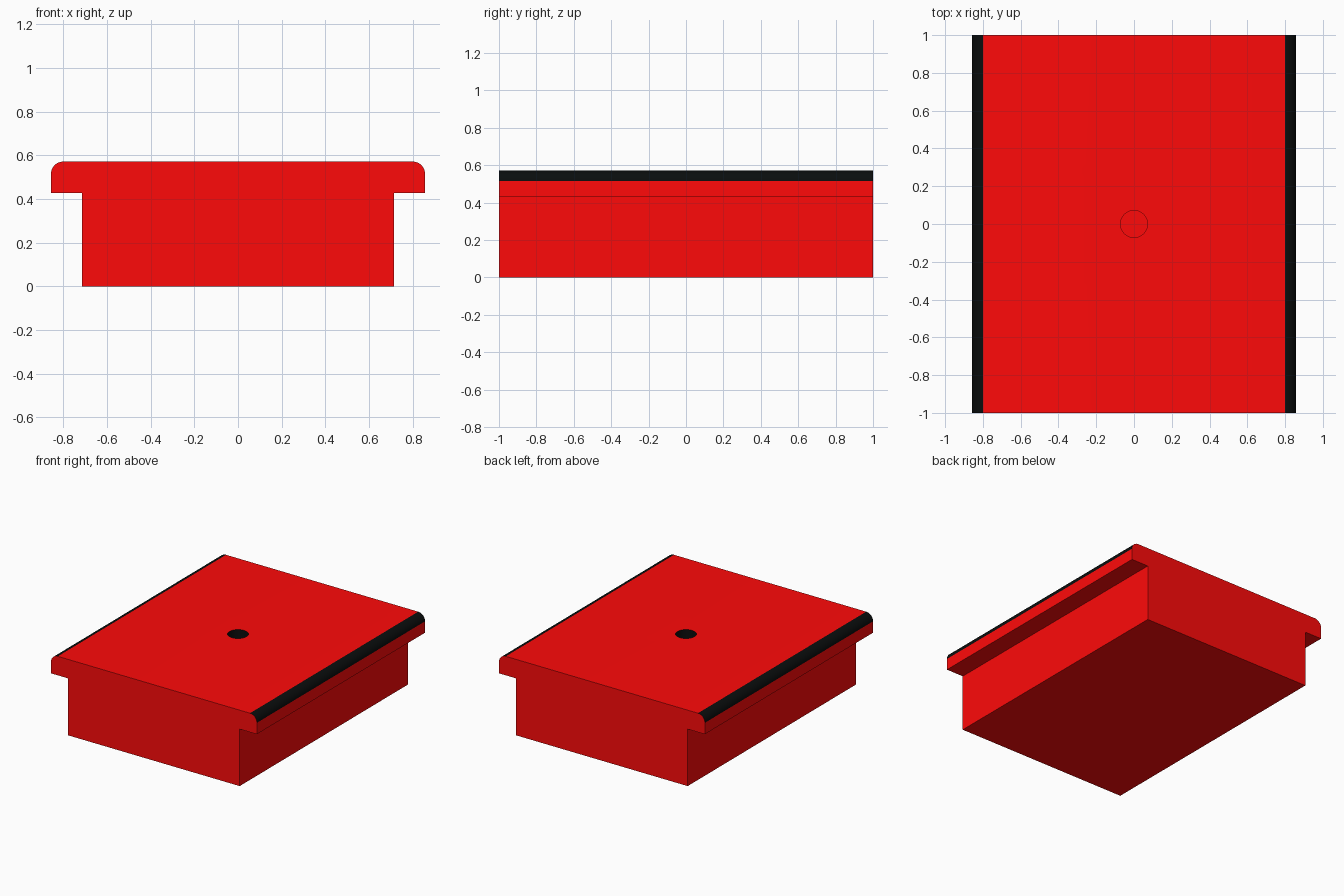
import bpy, bmesh, math

if "Cube" in bpy.data.objects:
    bpy.data.objects.remove(bpy.data.objects["Cube"])


def material(name, color):
    m = bpy.data.materials.new(name)
    m.diffuse_color = color
    m.use_nodes = True
    m.node_tree.nodes["Principled BSDF"].inputs["Base Color"].default_value = m.diffuse_color
    return m


MATS = [material("red", (1.0, 0.003, 0.003, 1)), material("black", (0.003, 0.004, 0.004, 1))]


def prism(name, points, direction, is_black):
    """Extrude a closed outline; is_black(normal) picks the black faces."""
    bm = bmesh.new()
    base = bm.faces.new([bm.verts.new(p) for p in points])
    new = bmesh.ops.extrude_face_region(bm, geom=[base], use_keep_orig=True)["geom"]
    bmesh.ops.translate(bm, vec=direction, verts=[v for v in new if isinstance(v, bmesh.types.BMVert)])
    bmesh.ops.recalc_face_normals(bm, faces=bm.faces)
    for f in bm.faces:
        f.normal_update()
        f.material_index = int(is_black(f.normal))
    mesh = bpy.data.meshes.new(name)
    bm.to_mesh(mesh)
    bm.free()
    ob = bpy.data.objects.new(name, mesh)
    bpy.context.collection.objects.link(ob)
    for m in MATS:
        mesh.materials.append(m)
    return ob


# T-shaped rail block with rounded upper edges
U = 1 / 7
R = 0.4 * U
half = [(5 * U, 0), (5 * U, 3 * U), (6 * U, 3 * U)]
for i in range(13):
    a = math.pi / 2 * i / 12
    half.append((6 * U - R + R * math.cos(a), 4 * U - R + R * math.sin(a)))
outline = half + [(-x, z) for x, z in reversed(half)]
block = prism("rail_block", [(x, -1, z) for x, z in outline], (0, 2, 0),
              lambda n: abs(n.x) > 0.01 and n.z > 0.01)

# Blind round hole in the middle of the top
ring = [(U / 2 * math.cos(t), U / 2 * math.sin(t), 2 * U)
        for t in (2 * math.pi * i / 48 for i in range(48))]
cutter = prism("hole_cutter", ring, (0, 0, 3 * U), lambda n: abs(n.z) < 0.5)
cutter.hide_render = True

cut = block.modifiers.new("hole", 'BOOLEAN')
cut.operation = 'DIFFERENCE'
cut.solver = 'EXACT'
cut.object = cutter
bpy.context.view_layer.objects.active = block
block.select_set(True)
bpy.ops.object.modifier_apply(modifier=cut.name)
bpy.data.objects.remove(cutter)
bpy.ops.object.shade_smooth_by_angle(angle=math.radians(30))
